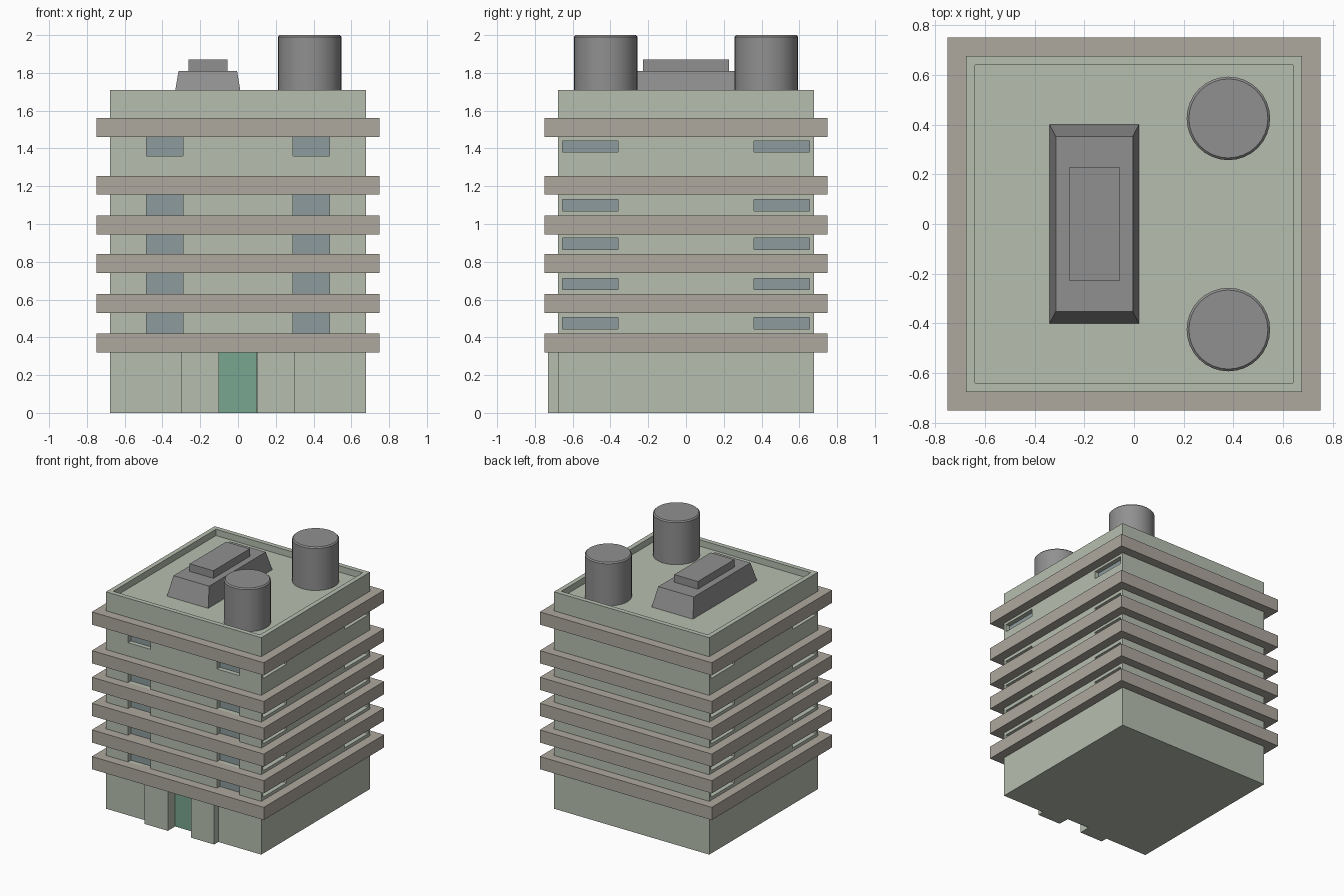
import bpy, bmesh
from mathutils import Matrix

if "Cube" in bpy.data.objects:
    bpy.data.objects.remove(bpy.data.objects["Cube"])


def material(name, rgb):
    m = bpy.data.materials.new(name)
    m.diffuse_color = (*rgb, 1)
    m.use_nodes = True
    m.node_tree.nodes["Principled BSDF"].inputs["Base Color"].default_value = m.diffuse_color
    return m


WALL = material("wall", (0.47, 0.52, 0.43))
SLAB = material("slab", (0.42, 0.39, 0.34))
GLASS = material("glass", (0.27, 0.33, 0.34))
DOOR = material("door", (0.19, 0.38, 0.28))
METAL = material("metal", (0.28, 0.28, 0.28))


def boxes(name, bounds, mat):
    """One object made of boxes given as (x0, x1, y0, y1, z0, z1)."""
    bm = bmesh.new()
    for x0, x1, y0, y1, z0, z1 in bounds:
        m = Matrix.Translation(((x0 + x1) / 2, (y0 + y1) / 2, (z0 + z1) / 2))
        m @= Matrix.Diagonal((x1 - x0, y1 - y0, z1 - z0, 1))
        bmesh.ops.create_cube(bm, size=1, matrix=m)
    return finish(name, bm, mat)


def finish(name, bm, mat):
    me = bpy.data.meshes.new(name)
    bm.to_mesh(me)
    bm.free()
    me.materials.append(mat)
    ob = bpy.data.objects.new(name, me)
    bpy.context.collection.objects.link(ob)
    return ob


def span(sign, a, b):
    return (a, b) if sign > 0 else (-b, -a)


W = 0.677          # half width of the tower
ROOF = 1.66        # roof floor inside the parapet
DEPTH = 0.04       # window recess
slab_z = [0.32, 0.53, 0.74, 0.945, 1.155, 1.46]
front_z = [(0.42, 0.53), (0.63, 0.74), (0.84, 0.945), (1.045, 1.155), (1.36, 1.46)]
side_z = [(0.445, 0.505), (0.653, 0.712), (0.865, 0.925), (1.07, 1.13), (1.38, 1.44)]

# Window openings and the panes behind them
holes, panes = [], []
for s in (-1, 1):
    for z in front_z:
        x = span(s, 0.29, 0.485)
        holes.append((*x, -W - 0.1, -W + DEPTH, *z))
        panes.append((*x, -W + DEPTH - 0.004, -W + DEPTH + 0.006, *z))
    for z in side_z:
        y = span(s, 0.36, 0.655)
        for side in (-1, 1):
            holes.append((*span(side, W - DEPTH, W + 0.1), *y, *z))
            panes.append((*span(side, W - DEPTH - 0.006, W - DEPTH + 0.004), *y, *z))

# Doorway and roof recess
holes.append((-0.1, 0.097, -W - 0.1, -0.635, -0.1, 0.35))
holes.append((-0.64, 0.64, -0.64, 0.64, ROOF, 2))

# Tower walls
tower = boxes("tower_walls", [(-W, W, -W, W, 0, 1.71)], WALL)
cutter = boxes("opening_cutter", holes, WALL)
cutter.hide_render = True
mod = tower.modifiers.new("openings", "BOOLEAN")
mod.operation = "DIFFERENCE"
mod.solver = "EXACT"
mod.object = cutter
bpy.context.view_layer.objects.active = tower
bpy.ops.object.modifier_apply(modifier=mod.name)
bpy.data.objects.remove(cutter)

boxes("window_panes", panes, GLASS)
boxes("door", [(-0.1, 0.097, -0.64, -0.63, 0, 0.34)], DOOR)

# Entrance pillars
boxes("entrance_pillars", [(*span(s, 0.1, 0.303), -0.73, -W + 0.01, 0, 0.33) for s in (-1, 1)], WALL)

# Floor slabs
boxes("floor_slabs", [(-0.75, 0.75, -0.75, 0.75, z, z + 0.1) for z in slab_z], SLAB)

# Roof unit: flared base with a smaller cap
base = boxes("roof_unit_base", [(-0.34, 0.02, -0.4, 0.4, ROOF, 1.81)], METAL)
for v in base.data.vertices:
    if v.co.z > 1.8:
        v.co.x = -0.16 + (0.155 if v.co.x > -0.16 else -0.155)
        v.co.y *= 0.353 / 0.4
boxes("roof_unit_cap", [(-0.262, -0.056, -0.227, 0.227, 1.80, 1.87)], METAL)

# Water tanks
for name, y in (("front_tank", -0.425), ("back_tank", 0.425)):
    bm = bmesh.new()
    bmesh.ops.create_cone(bm, cap_ends=True, segments=32, radius1=0.168, radius2=0.168,
                          depth=2 - ROOF, matrix=Matrix.Translation((0.38, y, (2 + ROOF) / 2)))
    rim = [e for e in bm.edges if all(v.co.z > 1.99 for v in e.verts)]
    bmesh.ops.bevel(bm, geom=rim, offset=0.009, segments=1, affect="EDGES")
    tank = finish(name, bm, METAL)
    bpy.ops.object.select_all(action="DESELECT")
    tank.select_set(True)
    bpy.context.view_layer.objects.active = tank
    bpy.ops.object.shade_smooth_by_angle(angle=0.5)
